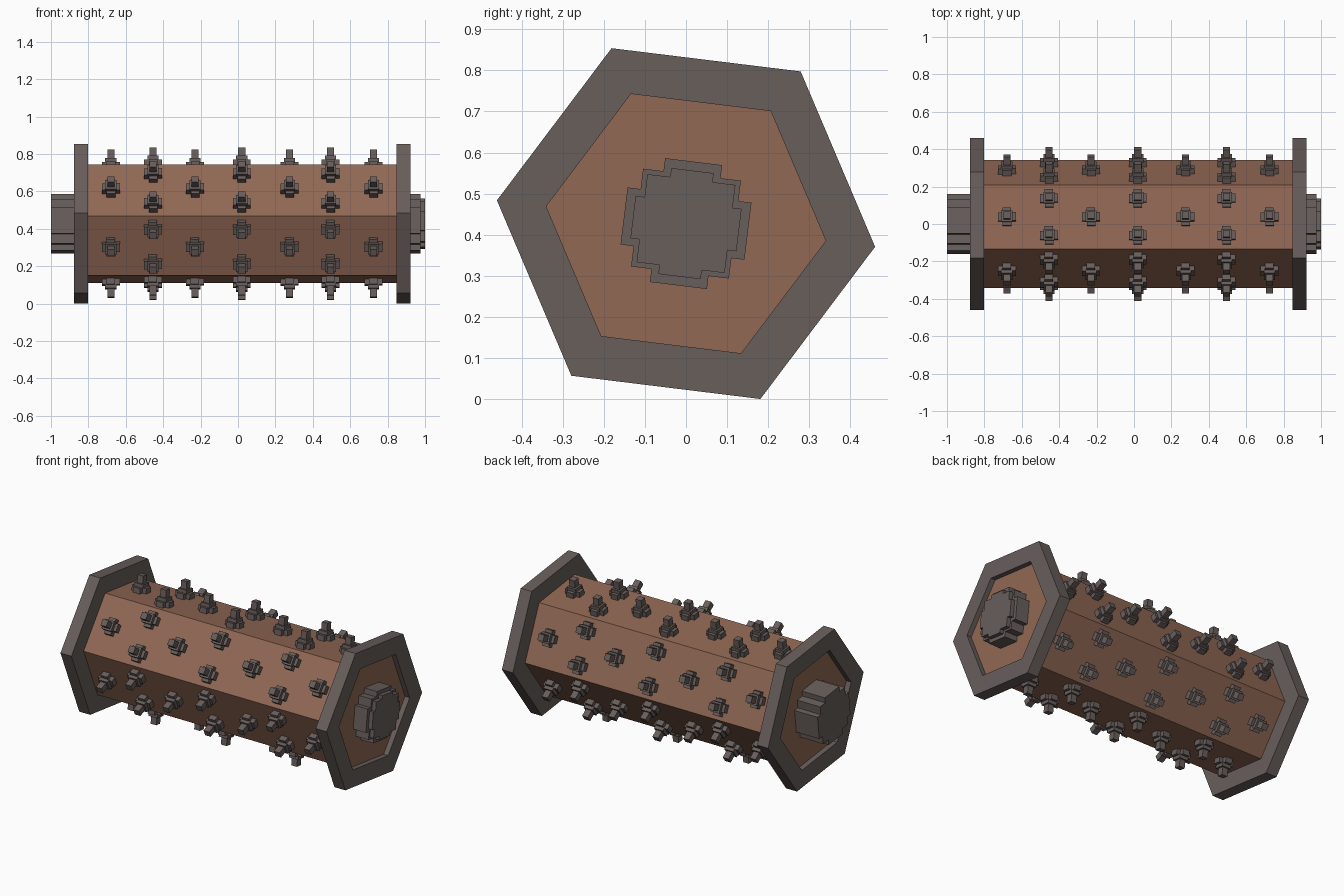
import bpy, bmesh, math
from mathutils import Matrix, Vector

if "Cube" in bpy.data.objects:
    bpy.data.objects.remove(bpy.data.objects["Cube"])

CZ = 0.427                    # height of the drum axis
TILT = math.radians(-7)       # roll of the hexagon about the axis
R_BODY, R_RING = 0.345, 0.464
APOTHEM = R_BODY * math.cos(math.pi / 6)


def material(name, rgb):
    m = bpy.data.materials.new(name)
    m.diffuse_color = (*rgb, 1)
    m.use_nodes = True
    m.node_tree.nodes["Principled BSDF"].inputs["Base Color"].default_value = m.diffuse_color
    return m


WOOD = material("brown wood", (0.283, 0.138, 0.089))
IRON = material("dark iron", (0.138, 0.112, 0.105))


def finish(name, bm, mat):
    bmesh.ops.recalc_face_normals(bm, faces=bm.faces[:])
    me = bpy.data.meshes.new(name)
    bm.to_mesh(me)
    bm.free()
    me.materials.append(mat)
    ob = bpy.data.objects.new(name, me)
    bpy.context.collection.objects.link(ob)
    return ob


def hexagon(bm, x, r):
    return [bm.verts.new((x, r * math.cos(TILT + k * math.pi / 3),
                          CZ + r * math.sin(TILT + k * math.pi / 3))) for k in range(6)]


def bridge(bm, a, b):
    for k in range(len(a)):
        j = (k + 1) % len(a)
        bm.faces.new((a[k], a[j], b[j], b[k]))


def cross_prism(bm, steps, lo, hi, mat):
    """Stepped cross outline (quarter corner points mirrored four ways), extruded along local z."""
    q = list(steps)
    pts = []
    for k in range(4):
        c, s = round(math.cos(k * math.pi / 2)), round(math.sin(k * math.pi / 2))
        pts += [(c * u - s * v, s * u + c * v) for u, v in q]
    a = [bm.verts.new(mat @ Vector((u, v, lo))) for u, v in pts]
    b = [bm.verts.new(mat @ Vector((u, v, hi))) for u, v in pts]
    bm.faces.new(a)
    bm.faces.new(b)
    bridge(bm, a, b)


# Hexagonal drum
bm = bmesh.new()
a, b = hexagon(bm, -0.845, R_BODY), hexagon(bm, 0.89, R_BODY)
bm.faces.new(a)
bm.faces.new(b)
bridge(bm, a, b)
finish("drum", bm, WOOD)

# Hexagonal end rims
for name, x0, x1 in (("left_rim", -0.877, -0.803), ("right_rim", 0.847, 0.921)):
    bm = bmesh.new()
    o0, o1 = hexagon(bm, x0, R_RING), hexagon(bm, x1, R_RING)
    i0, i1 = hexagon(bm, x0, R_BODY - 0.002), hexagon(bm, x1, R_BODY - 0.002)
    bridge(bm, o0, o1)
    bridge(bm, i0, i1)
    bridge(bm, o0, i0)
    bridge(bm, o1, i1)
    finish(name, bm, IRON)

# Stepped axle hubs, local z along the drum axis
axis = Matrix.Translation((0, 0, CZ)) @ Matrix.Rotation(TILT, 4, 'X') @ Matrix(
    ((0, 0, 1, 0), (1, 0, 0, 0), (0, 1, 0, 0), (0, 0, 0, 1)))
HUB = ((0.152, 0.07), (0.12, 0.07), (0.12, 0.12), (0.07, 0.12), (0.07, 0.152))
CAP = ((0.13, 0.052), (0.108, 0.052), (0.108, 0.108), (0.052, 0.108), (0.052, 0.13))
bm = bmesh.new()
cross_prism(bm, HUB, -1.0, -0.83, axis)
finish("left_hub", bm, IRON)
bm = bmesh.new()
cross_prism(bm, HUB, 0.87, 0.975, axis)
cross_prism(bm, CAP, 0.97, 1.0, axis)
finish("right_hub", bm, IRON)

# Studs on each face: single and double columns alternate
COLUMNS = (-0.68, -0.455, -0.23, 0.02, 0.275, 0.495, 0.725)
BASE = ((0.048, 0.022), (0.024, 0.022), (0.024, 0.048))
for k in range(6):
    ang = TILT + math.pi / 6 + k * math.pi / 3
    n = Vector((0, math.cos(ang), math.sin(ang)))
    t = Vector((0, -math.sin(ang), math.cos(ang)))
    bm = bmesh.new()
    for i, x in enumerate(COLUMNS):
        for off in ((-0.1, 0.1) if i % 2 else (0,)):
            p = Vector((x, 0, CZ)) + n * APOTHEM + t * off
            m = Matrix(((1, t.x, n.x, p.x), (0, t.y, n.y, p.y),
                        (0, t.z, n.z, p.z), (0, 0, 0, 1)))
            cross_prism(bm, BASE, -0.01, 0.032, m)
            cross_prism(bm, ((0.03, 0.03),), 0.03, 0.052, m)
            cross_prism(bm, ((0.019, 0.019),), 0.05, 0.098, m)
    finish("studs_face_%d" % (k + 1), bm, IRON)
